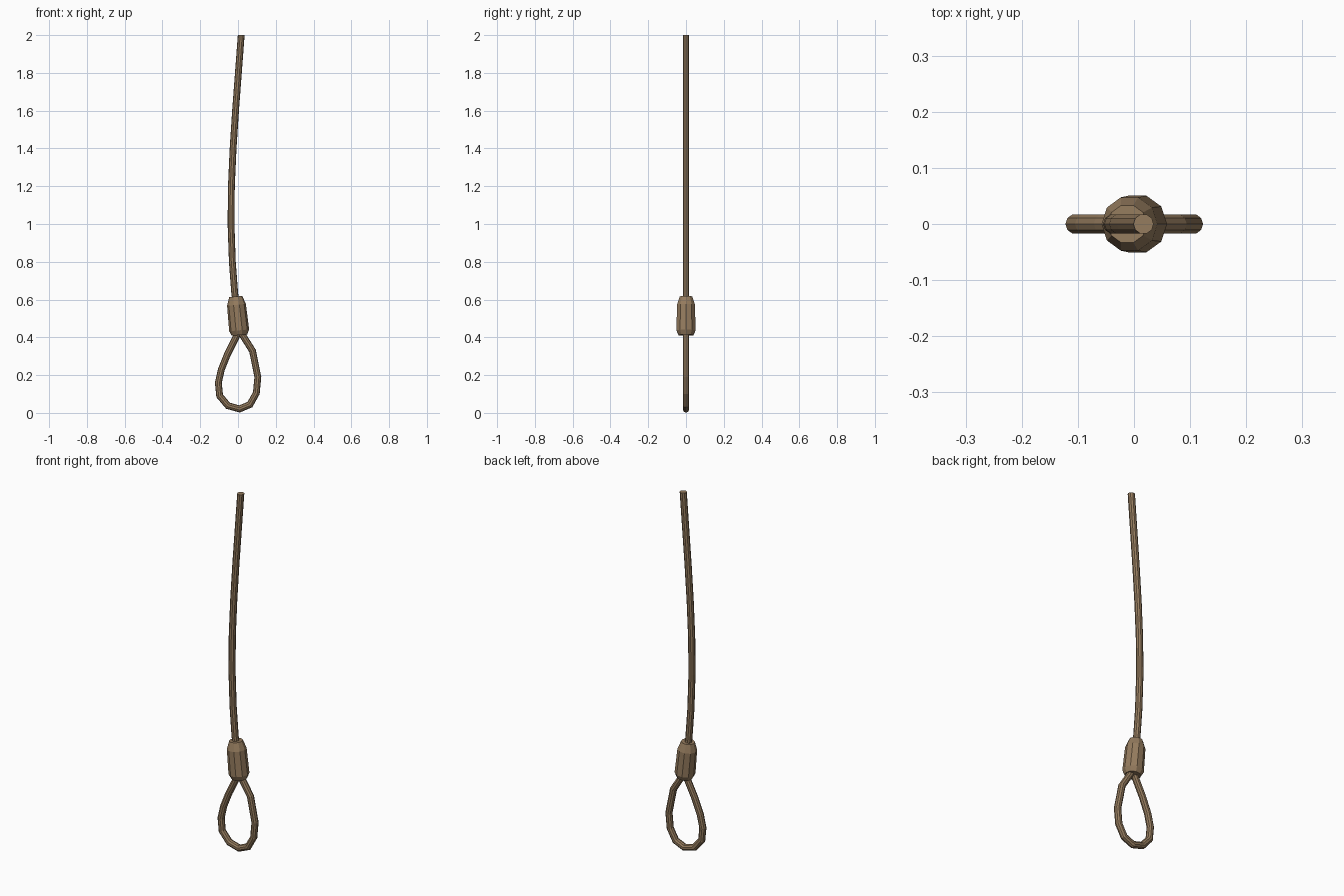
import bpy, bmesh, math
from mathutils import Vector

if "Cube" in bpy.data.objects:
    bpy.data.objects.remove(bpy.data.objects["Cube"])

SIDES = 10

brown = bpy.data.materials.new("rope_brown")
brown.diffuse_color = (0.30, 0.20, 0.112, 1)
brown.use_nodes = True
brown.node_tree.nodes["Principled BSDF"].inputs["Base Color"].default_value = brown.diffuse_color


def sweep(name, path, radii, end_normals=None):
    """Ten-sided tube along a path of (x, z) points, mitred at each bend."""
    pts = [Vector((x, 0, z)) for x, z in path]
    bm = bmesh.new()
    rings = []
    for i, p in enumerate(pts):
        a = (p - pts[max(i - 1, 0)]).normalized()
        b = (pts[min(i + 1, len(pts) - 1)] - p).normalized()
        t = (a + b).normalized()
        if end_normals and i in end_normals:
            t = Vector(end_normals[i])
        side = Vector((t.z, 0, -t.x))
        mitre = 1.0
        if 0 < i < len(pts) - 1:
            mitre = 1 / max(0.5, t.dot(a))
        ring = []
        for k in range(SIDES):
            ang = 2 * math.pi * k / SIDES
            off = side * math.cos(ang) * mitre + Vector((0, math.sin(ang), 0))
            ring.append(bm.verts.new(p + off * radii[i]))
        rings.append(ring)
    for r0, r1 in zip(rings, rings[1:]):
        for k in range(SIDES):
            n = (k + 1) % SIDES
            bm.faces.new((r0[k], r0[n], r1[n], r1[k]))
    bm.faces.new(rings[0])
    bm.faces.new(rings[-1])
    bmesh.ops.recalc_face_normals(bm, faces=bm.faces)
    me = bpy.data.meshes.new(name)
    bm.to_mesh(me)
    bm.free()
    me.materials.append(brown)
    ob = bpy.data.objects.new(name, me)
    bpy.context.collection.objects.link(ob)
    return ob


R = 0.018

# Long hanging rope, gently bowed, cut level at the top
rope = [(-0.008, 0.56), (-0.018, 0.64), (-0.030, 0.80), (-0.037, 1.0),
        (-0.035, 1.2), (-0.026, 1.4), (-0.013, 1.6), (0.002, 1.8), (0.017, 2.0)]
sweep("hanging_rope", rope, [R] * len(rope), {len(rope) - 1: (0, 0, 1)})

# Teardrop loop below the binding
loop = [(0.002, 0.44), (-0.010, 0.402), (-0.055, 0.312), (-0.088, 0.23),
        (-0.104, 0.16), (-0.097, 0.090), (-0.053, 0.038), (0.008, 0.021),
        (0.063, 0.044), (0.097, 0.105), (0.105, 0.19), (0.077, 0.328),
        (0.024, 0.412), (0.006, 0.45)]
sweep("rope_loop", loop, [R] * len(loop))

# Slightly tilted binding with chamfered ends
binding = [(0.008, 0.412), (0.006, 0.437), (-0.008, 0.572), (-0.012, 0.616)]
sweep("binding_knot", binding, [0.041, 0.053, 0.050, 0.035])
